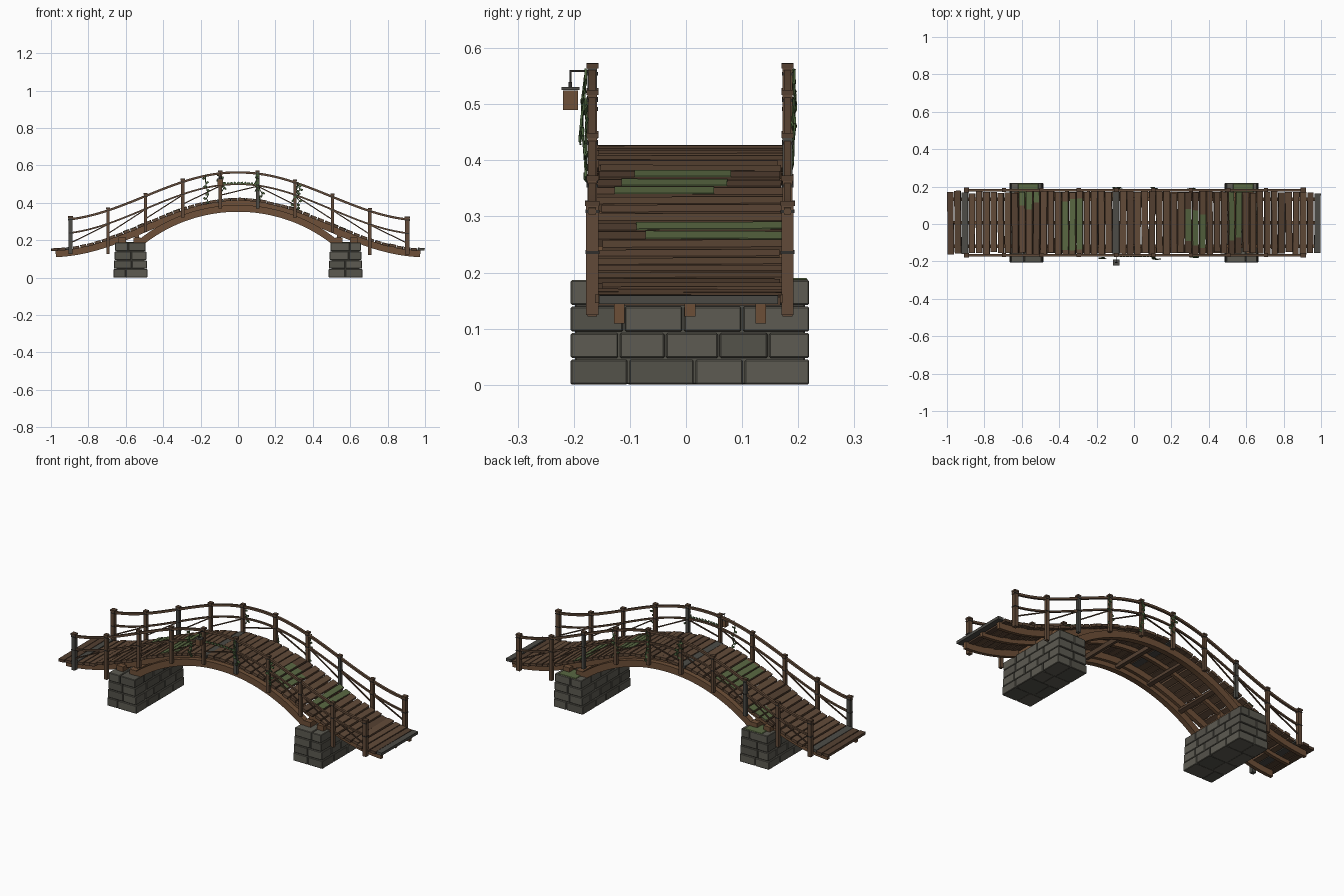
import bpy, bmesh, math, random
from mathutils import Matrix, Vector

if "Cube" in bpy.data.objects:
    bpy.data.objects.remove(bpy.data.objects["Cube"])

random.seed(7)
CY = 0.007  # bridge centre line in y


def srgb(r, g, b):
    return tuple(((v / 255 + 0.055) / 1.055) ** 2.4 for v in (r, g, b)) + (1.0,)


COLOURS = {
    "dark_wood": srgb(97, 74, 56), "timber": srgb(110, 80, 56), "old_wood": srgb(84, 64, 49),
    "grey_wood": srgb(76, 75, 70), "stone": srgb(93, 91, 82), "dark_stone": srgb(84, 82, 74),
    "moss": srgb(89, 104, 66), "iron": srgb(48, 46, 44), "leaf": srgb(74, 98, 60),
}
MATS = {}
for n, col in COLOURS.items():
    MATS[n] = bpy.data.materials.new(n)
    MATS[n].diffuse_color = col
NAMES = list(COLOURS)


class Part:
    """Collects simple solids into one object."""

    def __init__(self, name):
        self.name, self.bm = name, bmesh.new()

    def box(self, c, size, mat, rot=None):
        m = Matrix.Translation(c) @ (rot or Matrix()) @ Matrix.Diagonal((*size, 1))
        r = bmesh.ops.create_cube(self.bm, size=1, matrix=m)
        for f in {f for v in r["verts"] for f in v.link_faces}:
            f.material_index = NAMES.index(mat)

    def bar(self, a, b, t, mat):
        a, b = Vector(a), Vector(b)
        d = b - a
        self.box((a + b) / 2, (t, t, d.length), mat, d.to_track_quat('Z', 'Y').to_matrix().to_4x4())

    def strip(self, fn, x0, x1, y, w, h, mat, n=40):
        """Beam of w by h whose top follows z = fn(x)."""
        prev, rings = None, []
        for i in range(n + 1):
            x = x0 + (x1 - x0) * i / n
            s = (fn(x + .002) - fn(x - .002)) / .004
            k = h / math.hypot(1, s)
            top, low = (x, fn(x)), (x + s * k, fn(x) - k)
            rings.append([self.bm.verts.new((p[0], y + e, p[1])) for p, e in
                          ((top, -w / 2), (top, w / 2), (low, w / 2), (low, -w / 2))])
        fs = [rings[0], rings[-1][::-1]]
        for a, b in zip(rings, rings[1:]):
            fs += [(a[j], b[j], b[(j + 1) % 4], a[(j + 1) % 4]) for j in range(4)]
        for f in fs:
            self.bm.faces.new(f).material_index = NAMES.index(mat)

    def done(self, bevel=0):
        bmesh.ops.recalc_face_normals(self.bm, faces=self.bm.faces)
        me = bpy.data.meshes.new(self.name)
        self.bm.to_mesh(me)
        for n in NAMES:
            me.materials.append(MATS[n])
        ob = bpy.data.objects.new(self.name, me)
        bpy.context.collection.objects.link(ob)
        if bevel:
            mod = ob.modifiers.new("bevel", 'BEVEL')
            mod.width, mod.segments = bevel, 1


def deck(x):
    return 0.158 + 0.268 * (0.5 + 0.5 * math.cos(math.pi * min(1, abs(x))))


def tilt(x):
    return Matrix.Rotation(-math.atan((deck(x + .005) - deck(x - .005)) / .01), 4, 'Y')


def rail_top(x):
    return deck(x) + 0.142 + 0.012 * abs(x)


def rail_mid(x):
    return deck(x) + 0.078


def arch(x):
    return 0.388 - 0.852 + math.sqrt(0.852 ** 2 - x * x)


# stone piers: four staggered courses around a core
piers = Part("stone_piers")
for s in (-1, 1):
    cx = s * 0.575
    piers.box((cx, CY, 0.092), (0.15, 0.41, 0.182), "dark_stone")
    for k in range(4):
        half, z, n = 0.092 - 0.003 * k, 0.0225 + 0.0473 * k, 4 + k % 2
        cuts = [-0.214] + [-0.214 + 0.428 * (i + random.uniform(-.15, .15)) / n for i in range(1, n)] + [0.214]
        for a, b in zip(cuts, cuts[1:]):
            mid = random.uniform(-.03, .03)
            for u, v in ((-half, mid), (mid, half)):
                piers.box((cx + (u + v) / 2, CY + (a + b) / 2, z),
                          (v - u - .003, b - a - .003, 0.0445), random.choice(("stone", "stone", "dark_stone")))
    # mossy patch on the pier top
    piers.box((cx + .01, CY + .165, 0.188), (0.11, 0.09, 0.005), "moss")
piers.done(0.003)

# arch ribs, deck stringers and cross beams
frame = Part("arch_frame")
for y in (-0.148, 0.148):
    frame.strip(arch, -0.535, 0.535, CY + y, 0.03, 0.036, "timber")
for y, h in ((-0.126, 0.036), (0, 0.024), (0.126, 0.036)):
    frame.strip(lambda x: deck(x) - 0.013, -0.975, 0.975, CY + y, 0.019, h, "timber", 60)
for x in (-0.62, -0.54, 0.54, 0.62):
    frame.box((x, CY, 0.2), (0.04, 0.33, 0.028), "timber")
    for y in (-0.126, 0, 0.126):
        frame.bar((x, CY + y, 0.2), (x, CY + y, deck(x) - .02), 0.02, "timber")
for x in (-0.4, -0.2, 0, 0.2, 0.4):
    frame.box((x, CY, arch(x) - 0.016), (0.022, 0.3, 0.022), "old_wood", tilt(x))
frame.done()

# deck planks with moss patches (centre x, half width, y range)
planks, moss = Part("deck_planks"), Part("deck_moss")
PATCH = ((-0.56, .06, 0.06, 0.165), (-0.32, .055, -.15, .15), (0.33, .045, -.14, .08), (0.535, .045, -.1, .165))
N = 52
for i in range(N):
    x = -1 + (i + 0.5) * 2 / N
    w, L = random.uniform(.031, .0365), 0.33 + random.uniform(-.012, .012)
    z, dy = deck(x) - 0.008 + random.uniform(-.002, .002), random.uniform(-.004, .004)
    R = tilt(x) @ Matrix.Rotation(random.uniform(-.012, .012), 4, 'Z')
    mat = "grey_wood" if i in (2, 23, 51) else random.choice(("dark_wood", "dark_wood", "old_wood"))
    planks.box((x, CY + dy, z), (w, L, 0.015), mat, R)
    for px, hw, a, b in PATCH:
        if abs(x - px) < hw:
            a2, b2 = a + random.uniform(0, .05), b - random.uniform(0, .04) * (b < .16)
            up = R @ Vector((0, 0, 0.0075))
            moss.box(Vector((x, CY + (a2 + b2) / 2, z)) + up, (w * .96, b2 - a2, 0.004), "moss", R)
planks.done()
moss.done()

# railings: posts, caps, iron bands, rails and thin diagonal braces
POSTS = [-0.9 + 0.2 * i + 0.005 for i in range(10)]
for side, label in ((-1, "front"), (1, "back")):
    y = CY + side * 0.174
    posts, rails = Part(label + "_posts"), Part(label + "_rails")
    for i, x in enumerate(POSTS):
        end = i in (0, 9)
        t = 0.022 if end else 0.0175
        low = deck(x) - (0.04 if end else 0.09 if i in (1, 8) else 0.05)
        top = rail_top(x) + 0.006
        grey = i in ((0, 5) if side < 0 else (2, 7))
        posts.box((x, y, (low + top) / 2), (t, t, top - low), "grey_wood" if grey else "dark_wood")
        posts.box((x, y, top), (t + .005, t + .004, 0.009), "old_wood")
        for z in (rail_mid(x) - .006, rail_top(x) - .008):
            posts.box((x, y, z), (t + .003, t + .003, 0.005), "iron")
    rails.strip(rail_top, -0.91, 0.92, y, 0.013, 0.012, "dark_wood", 54)
    rails.strip(rail_mid, -0.9, 0.91, y, 0.010, 0.009, "dark_wood", 54)
    for i, (a, b) in enumerate(zip(POSTS, POSTS[1:])):
        za, zb = (.02, .07) if i < 5 else (.07, .02)
        rails.bar((a, y, deck(a) + za), (b, y, deck(b) + zb), 0.006, "old_wood")
    posts.done()
    rails.done()

# climbing vines: wandering stems with small leaves
vines = Part("vines")
for x, side, drop in ((-.17, -1, .15), (.1, -1, .13), (.32, -1, .14),
                      (-.1, 1, .1), (.11, 1, .17), (.32, 1, .17)):
    y = CY + side * 0.186
    p = Vector((x, y, rail_top(x)))
    for k in range(7):
        q = p + Vector((random.uniform(-.014, .016), random.uniform(-.003, .003), -drop / 7))
        vines.bar(p, q, 0.004, "leaf")
        R = Matrix.Rotation(random.uniform(-1, 1), 4, 'Y') @ Matrix.Rotation(random.uniform(-.5, .5), 4, 'X')
        vines.box(q + Vector((random.choice((-.008, .008)), 0, 0)), (.016, .003, .01), "leaf", R)
        p = q
for k in range(10):  # runner along the middle rail
    x = -0.07 + k * 0.018
    vines.box((x, CY - .182, rail_mid(x) + .002), (.014, .003, .01), "leaf",
              Matrix.Rotation(random.uniform(-1, 1), 4, 'Y'))
vines.done()

# hanging lantern on an iron bracket
lamp = Part("lantern")
lx, ly = -0.095, -0.206
lamp.bar((lx, CY - .17, 0.559), (lx, ly - .002, 0.559), 0.004, "iron")
lamp.bar((lx, ly, 0.559), (lx, ly, 0.53), 0.003, "iron")
lamp.box((lx, ly, 0.535), (0.012, 0.006, 0.01), "iron")
lamp.box((lx, ly, 0.528), (0.034, 0.032, 0.006), "grey_wood")
lamp.box((lx, ly, 0.507), (0.027, 0.027, 0.034), "timber")
lamp.done()

for m in bpy.data.materials:
    if m.users and not m.is_grease_pencil:
        m.use_nodes = True
        m.node_tree.nodes["Principled BSDF"].inputs["Base Color"].default_value = m.diffuse_color
